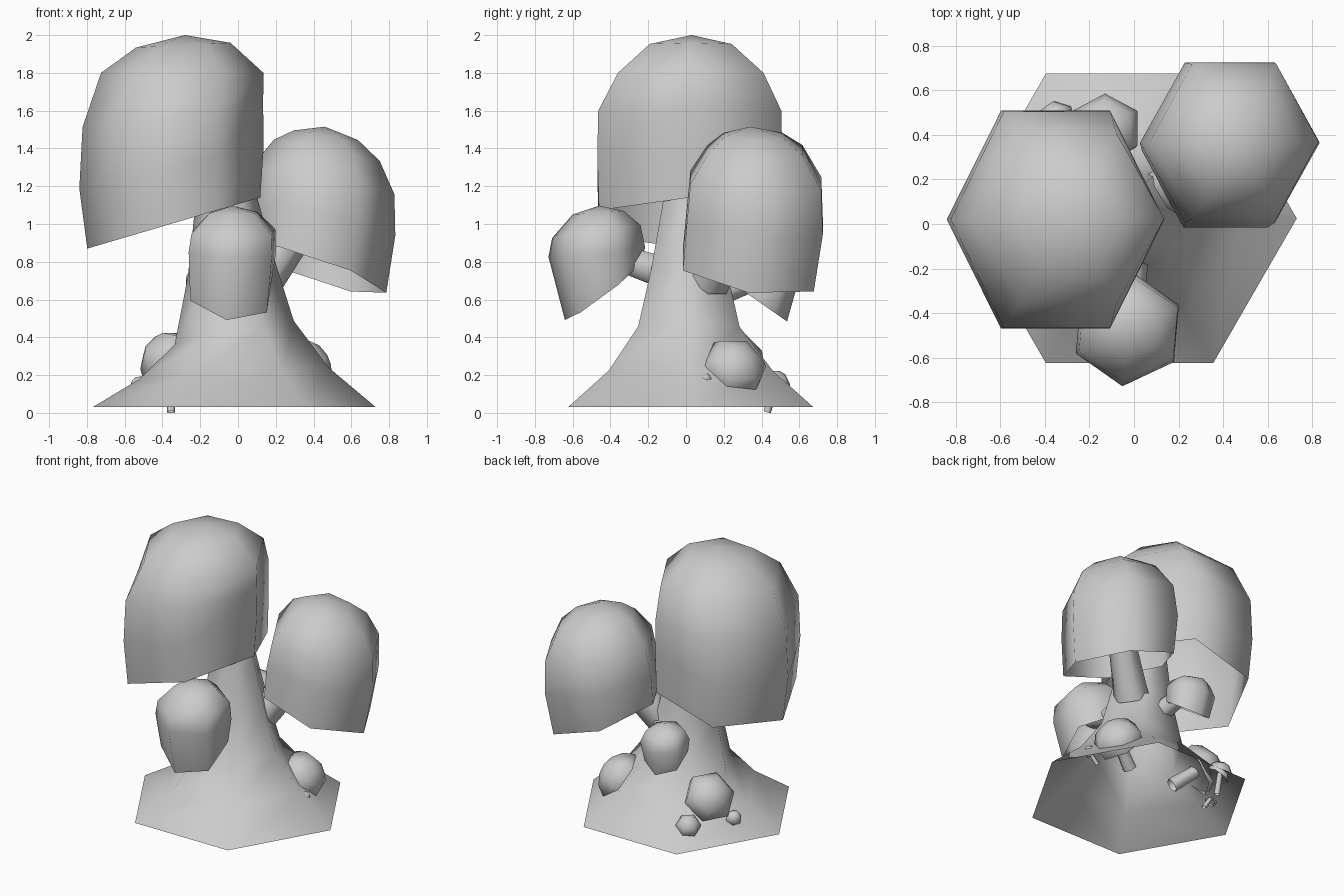
import bpy, bmesh, math
from mathutils import Vector

if "Cube" in bpy.data.objects:
    bpy.data.objects.remove(bpy.data.objects["Cube"])

SIDES = 6


def finish(name, rings, apex=None):
    """Skin hexagonal rings into an open, smooth shaded shell with an optional tip."""
    bm = bmesh.new()
    loops = [[bm.verts.new(p) for p in ring] for ring in rings]
    for a, b in zip(loops, loops[1:]):
        for i in range(SIDES):
            j = (i + 1) % SIDES
            bm.faces.new((a[i], a[j], b[j], b[i]))
    if apex is not None:
        tip = bm.verts.new(apex)
        for i in range(SIDES):
            bm.faces.new((loops[-1][i], loops[-1][(i + 1) % SIDES], tip))
    for f in bm.faces:
        f.smooth = True
    mesh = bpy.data.meshes.new(name)
    bm.to_mesh(mesh)
    bm.free()
    obj = bpy.data.objects.new(name, mesh)
    bpy.context.collection.objects.link(obj)
    return obj


def shell(name, rows, apex=None, turn=0):
    """Rows: centre x, y, z, slope in x, slope in y, radius x, radius y."""
    rings = []
    for cx, cy, cz, sx, sy, rx, ry in rows:
        ring = []
        for i in range(SIDES):
            t = math.radians(turn + 60 * i)
            dx, dy = rx * math.cos(t), ry * math.sin(t)
            ring.append((cx + dx, cy + dy, cz + sx * dx + sy * dy))
        rings.append(ring)
    return finish(name, rings, apex)


def along(origin, axis, steps):
    """Rings (distance, radius) set square to an axis."""
    q = Vector(axis).to_track_quat('Z', 'Y')
    return [[Vector(origin) + q @ Vector((r * math.cos(math.radians(60 * i)),
                                          r * math.sin(math.radians(60 * i)), d))
             for i in range(SIDES)] for d, r in steps]


def stem(name, start, end, r0, r1):
    axis = Vector(end) - Vector(start)
    finish(name, along(start, axis, [(0, r0), (axis.length, r1)]))


def button(name, origin, axis, radius, height):
    """Small round cap."""
    steps = [(0, radius * .93), (height * .35, radius),
             (height * .7, radius * .78), (height * .93, radius * .4)]
    tip = Vector(origin) + Vector(axis).normalized() * height
    finish(name, along(origin, axis, steps), tip)


# flared main stalk
shell("main_stalk", [
    (-.02, .025, .03, 0, 0, .75, .75),
    (-.02, .025, .21, .06, 0, .50, .50),
    (-.02, .015, .425, .2, 0, .315, .31),
    (-.03, .015, .75, .1, 0, .235, .23),
    (-.06, .02, 1.1, .1, 0, .168, .165),
    (-.12, .02, 1.45, .1, 0, .15, .15)])

# largest cap
shell("large_cap", [
    (-.34, .02, 1.005, .295, 0, .458, .555),
    (-.352, .02, 1.30, .23, 0, .488, .565),
    (-.345, .02, 1.57, .12, 0, .478, .56),
    (-.295, .025, 1.80, .0, 0, .43, .445),
    (-.29, .025, 1.947, .05, 0, .25, .25)], (-.28, .03, 2.0))

# right cap and its stem
shell("right_cap", [
    (.41, .33, .76, -.33, -.16, .375, .40),
    (.43, .365, 1.02, -.2, -.1, .403, .415),
    (.45, .37, 1.23, -.19, -.05, .378, .40),
    (.47, .365, 1.39, -.2, 0, .28, .29),
    (.465, .355, 1.47, -.15, 0, .17, .18)], (.46, .34, 1.515))
stem("right_stem", (.12, .12, .70), (.43, .34, 1.12), .12, .08)

# front cap and its stem
shell("front_cap", [
    (-.04, -.445, .635, -.1, .74, .235, .197),
    (-.03, -.472, .85, -.05, .1, .255, .257),
    (-.025, -.475, .96, 0, .15, .245, .235),
    (-.025, -.465, 1.06, 0, .07, .14, .135)], (-.03, -.46, 1.097), 25)
stem("front_stem", (-.03, -.08, .73), (-.03, -.47, .86), .10, .07)

# back cap and its stem
shell("back_cap", [
    (-.125, .405, .575, 0, -.7, .15, .13),
    (-.13, .43, .70, 0, -.25, .168, .155),
    (-.13, .43, .77, 0, -.15, .13, .13)], (-.13, .43, .825), 30)
stem("back_stem", (-.05, .08, .6), (-.12, .42, .72), .08, .055)

# buttons growing on the flared foot
button("right_button", (.31, .24, .21), (.6, .22, .42), .175, .19)
stem("right_button_stem", (.18, .17, .12), (.36, .25, .26), .05, .04)
button("left_button", (-.33, .23, .25), (-.6, .35, .5), .175, .19)
stem("left_button_stem", (-.2, .15, .14), (-.37, .26, .29), .05, .04)
button("tiny_button_back", (-.34, .46, .13), (-.3, .4, .7), .085, .1)
stem("tiny_button_back_stem", (-.355, .43, .004), (-.35, .475, .17), .022, .02)
button("tiny_button_left", (-.50, .18, .13), (-.6, .2, .5), .055, .075)
stem("tiny_button_left_stem", (-.46, .17, .06), (-.52, .19, .16), .018, .015)
button("tiny_button_right", (.45, .10, .165), (.6, .0, .3), .042, .06)
stem("tiny_button_right_stem", (.40, .10, .10), (.48, .10, .18), .015, .012)
